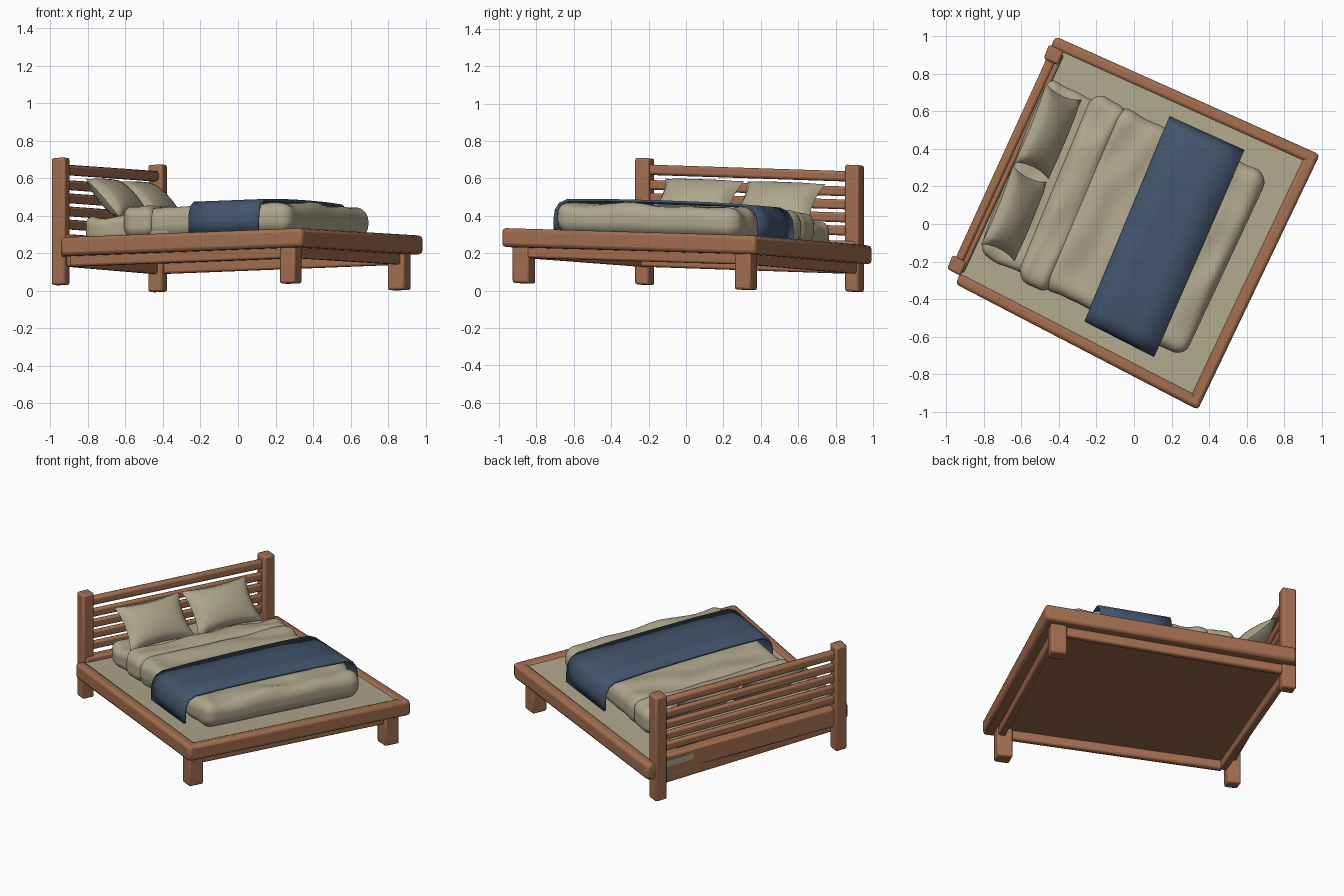
import bpy, bmesh, math
from mathutils import Vector, noise

if "Cube" in bpy.data.objects:
    bpy.data.objects.remove(bpy.data.objects["Cube"], do_unlink=True)

# Frame corners: head/foot at the right and left sides of the bed
HEAD_R, FOOT_R = Vector((-0.95, -0.32, 0.285)), Vector((0.34, -0.99, 0.335))
HEAD_L, FOOT_L = Vector((-0.42, 1.0, 0.24)), Vector((0.99, 0.37, 0.295))
SIZE = 1.45  # approximate length of one side
made = []


def place(s, t, h):
    """s runs head to foot, t right to left (0..1), h is height over the rim."""
    p = HEAD_R.lerp(FOOT_R, s).lerp(HEAD_L.lerp(FOOT_L, s), t)
    return p + Vector((0, 0, h))


def material(name, rgb):
    m = bpy.data.materials.new(name)
    m.use_nodes = True
    m.diffuse_color = (*rgb, 1)
    m.node_tree.nodes["Principled BSDF"].inputs["Base Color"].default_value = (*rgb, 1)
    return m


WOOD = material("warm wood", (0.36, 0.155, 0.08))
LINEN = material("beige linen", (0.43, 0.385, 0.265))
BLUE = material("navy blue cloth", (0.056, 0.09, 0.15))


def finish(name, bm, mat):
    bmesh.ops.recalc_face_normals(bm, faces=bm.faces)
    mesh = bpy.data.meshes.new(name)
    bm.to_mesh(mesh)
    bm.free()
    mesh.materials.append(mat)
    ob = bpy.data.objects.new(name, mesh)
    bpy.context.collection.objects.link(ob)
    made.append(ob)
    return ob


def box(name, s, t, h, mat=WOOD, bevel=0.012, skew=0.0):
    """Box over three ranges; skew slides it along s as t grows."""
    bm = bmesh.new()
    bmesh.ops.create_cube(bm, size=1)
    for v in bm.verts:
        a, b, c = (r[0] if k < 0 else r[1] for k, r in zip(v.co, (s, t, h)))
        v.co = place(a + skew * b, b, c)
    ob = finish(name, bm, mat)
    if bevel:
        mod = ob.modifiers.new("rounded edges", "BEVEL")
        mod.width, mod.segments = bevel, 2
    return ob


def soft_box(name, s, t, h, r, rumple, mat=LINEN, skew=0.0):
    """Rounded, slightly rumpled bedding block."""
    half = Vector(((s[1] - s[0]) * SIZE, (t[1] - t[0]) * SIZE, h[1] - h[0])) / 2
    mid = Vector((sum(s) * SIZE, sum(t) * SIZE, sum(h))) / 2
    bm = bmesh.new()
    bmesh.ops.create_cube(bm, size=2)
    bmesh.ops.subdivide_edges(bm, edges=bm.edges[:], cuts=30, use_grid_fill=True)
    for v in bm.verts:
        p = Vector(math.copysign(abs(c) ** 0.7, c) * k for c, k in zip(v.co, half))
        core = Vector(max(-k + r, min(k - r, c)) for c, k in zip(p, half))
        d = p - core
        if d.length > 0:
            p = core + d.normalized() * r
        q = mid + p
        n = noise.noise(Vector((q.x * 9, q.y * 4, 0))) * rumple
        q.z += n * (p.z / half.z + 1) / 2
        q.y += n * 0.8
        tt = q.y / SIZE
        v.co = place(q.x / SIZE + skew * tt, tt, q.z)
    return finish(name, bm, mat)


def pillow(name, t_mid):
    """Pinched cushion leaning on the headboard."""
    n = 16
    bm = bmesh.new()
    for side in (1, -1):
        rows = []
        for i in range(n + 1):
            u = 2 * i / n - 1
            row = []
            for j in range(n + 1):
                v = 2 * j / n - 1
                x = u * 0.23 * (1 - 0.1 * (1 - v * v))
                y = v * 0.145 * (1 - 0.1 * (1 - u * u))
                w = side * 0.068 * ((1 - u ** 2) * (1 - v ** 2)) ** 0.45
                ds = -0.68 * y + 0.73 * w
                dh = 0.73 * y + 0.68 * w
                row.append(bm.verts.new(place(0.1 + ds / SIZE, t_mid + x / SIZE, 0.215 + dh)))
            rows.append(row)
        for a, b in zip(rows, rows[1:]):
            for j in range(n):
                bm.faces.new((a[j], a[j + 1], b[j + 1], b[j]))
    bmesh.ops.remove_doubles(bm, verts=bm.verts, dist=0.0005)
    finish(name, bm, LINEN)


# Rim of the platform
SKEW = 0.045
box("right_side_rail", (0, 1), (0, 0.045), (-0.1, 0), bevel=0.02)
box("left_side_rail", (0, 1), (0.955, 1), (-0.1, 0), bevel=0.02)
box("foot_rail", (0.953, 1), (0.01, 0.99), (-0.1, 0), bevel=0.02)
box("head_rail", (-0.035, 0.01), (0.05, 0.95), (-0.1, 0.02), skew=SKEW)

# Base panel, under-rails and cloth-covered deck
box("base_panel", (0.0, 0.97), (0.02, 0.98), (-0.1, -0.05), bevel=0)
box("deck", (0.0, 0.96), (0.03, 0.97), (-0.05, -0.01), LINEN, bevel=0)
for label, t in (("right", 0.045), ("left", 0.925)):
    box(label + "_under_rail", (0.02, 0.95), (t, t + 0.03), (-0.155, -0.09))
box("foot_under_rail", (0.925, 0.955), (0.06, 0.94), (-0.155, -0.09))
box("head_under_rail", (0.0, 0.03), (0.06, 0.94), (-0.155, -0.09))

# Headboard posts and foot legs
for label, s, t in (("right", -0.022, 0.064), ("left", 0.019, 0.934)):
    box(label + "_head_post", (s - 0.028, s + 0.028), (t - 0.028, t + 0.028), (-0.25, 0.427))
for label, s, t in (("right", 0.927, 0.055), ("left", 0.937, 0.934)):
    box(label + "_foot_leg", (s - 0.032, s + 0.032), (t - 0.032, t + 0.032), (-0.29, -0.08))

# Headboard rail and slats
box("headboard_top_rail", (-0.04, -0.008), (0.07, 0.93), (0.338, 0.393), bevel=0.015, skew=SKEW)
for i in range(4):
    h = 0.075 + i * 0.07
    box(f"headboard_slat_{i + 1}", (-0.035, -0.013), (0.07, 0.93), (h - 0.026, h + 0.026), skew=SKEW)

# Bedding
soft_box("mattress", (0.035, 0.4), (0.145, 0.845), (-0.02, 0.11), 0.045, 0.02)
soft_box("duvet", (0.28, 0.872), (0.14, 0.86), (-0.015, 0.153), 0.07, 0.02)
soft_box("duvet_fold", (0.195, 0.325), (0.125, 0.87), (-0.01, 0.16), 0.06, 0.025)
pillow("right_pillow", 0.335)
pillow("left_pillow", 0.665)

# Blue runner draped over both sides
bm = bmesh.new()
drape = [(0.1, 0.0), (0.1, 0.06), (0.105, 0.11), (0.12, 0.145), (0.15, 0.165), (0.3, 0.172), (0.5, 0.174)]
drape += [(1 - t, h) for t, h in reversed(drape[:-1])]
cols = [[bm.verts.new(place(s - 0.02 * t, t, h)) for t, h in drape] for s in (0.49, 0.58, 0.68, 0.775)]
for a, b in zip(cols, cols[1:]):
    for j in range(len(drape) - 1):
        bm.faces.new((a[j], a[j + 1], b[j + 1], b[j]))
runner = finish("blue_runner", bm, BLUE)
thick = runner.modifiers.new("thickness", "SOLIDIFY")
thick.thickness, thick.offset = 0.014, 0

# Smooth shading with crisp edges
bpy.ops.object.select_all(action="DESELECT")
for ob in made:
    ob.select_set(True)
bpy.context.view_layer.objects.active = made[0]
bpy.ops.object.shade_smooth_by_angle(angle=math.radians(40))
